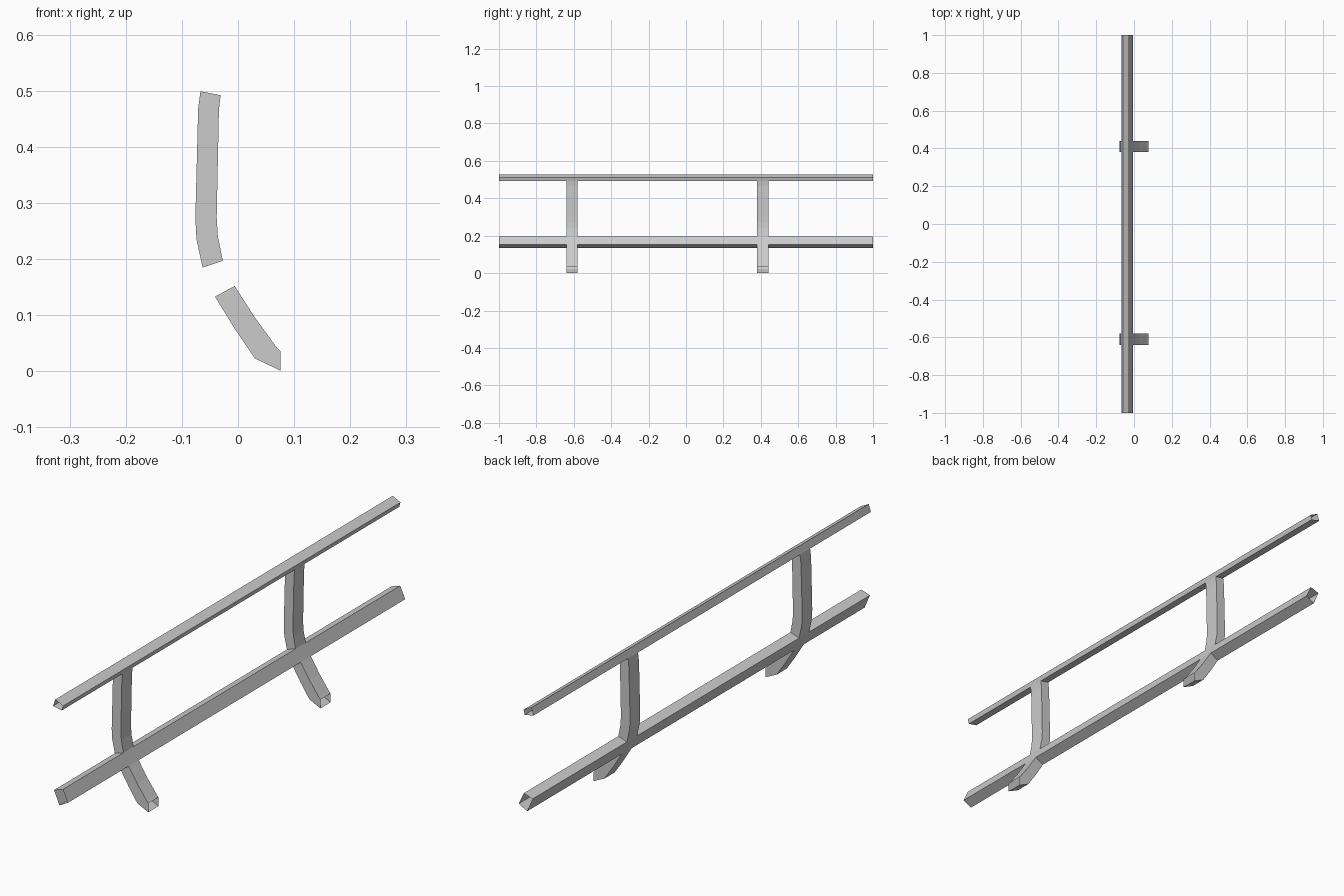
import bpy, bmesh

if "Cube" in bpy.data.objects:
    bpy.data.objects.remove(bpy.data.objects["Cube"])


def make_tube(name, rings):
    """Open-ended tube skinned through a list of four-cornered rings."""
    bm = bmesh.new()
    loops = [[bm.verts.new(co) for co in ring] for ring in rings]
    for a, b in zip(loops, loops[1:]):
        for i in range(4):
            j = (i + 1) % 4
            bm.faces.new((a[i], a[j], b[j], b[i]))
    bmesh.ops.recalc_face_normals(bm, faces=bm.faces)
    mesh = bpy.data.meshes.new(name)
    bm.to_mesh(mesh)
    bm.free()
    obj = bpy.data.objects.new(name, mesh)
    bpy.context.collection.objects.link(obj)
    return obj


def make_rail(name, section):
    make_tube(name, [[(x, y, z) for x, z in section] for y in (-1, 1)])


def make_post(name, back, front, y0, y1):
    make_tube(name, [[(b[0], y0, b[1]), (f[0], y0, f[1]), (f[0], y1, f[1]), (b[0], y1, b[1])]
                     for b, f in zip(back, front)])


# Hollow rails, (x, z) cross-sections
make_rail("top_rail", [(-0.058, 0.526), (-0.026, 0.510), (-0.031, 0.492), (-0.067, 0.499)])
make_rail("lower_rail", [(-0.063, 0.185), (-0.027, 0.197), (-0.006, 0.152), (-0.041, 0.133)])

# Curved post outlines, (x, z) along the back and front edges
upper_back = [(-0.067, 0.499), (-0.071, 0.468), (-0.076, 0.273), (-0.074, 0.235), (-0.063, 0.185)]
upper_front = [(-0.031, 0.492), (-0.034, 0.466), (-0.038, 0.274), (-0.036, 0.241), (-0.027, 0.197)]
foot_back = [(-0.041, 0.133), (-0.006, 0.076), (0.030, 0.023), (0.076, 0.001)]
foot_front = [(-0.006, 0.152), (0.030, 0.096), (0.068, 0.044), (0.076, 0.035)]

# Two posts, each an upright above the lower rail and a foot below it
for side, y in (("left", -0.61), ("right", 0.41)):
    make_post(f"{side}_upright", upper_back, upper_front, y - 0.03, y + 0.03)
    make_post(f"{side}_foot", foot_back, foot_front, y - 0.03, y + 0.03)
